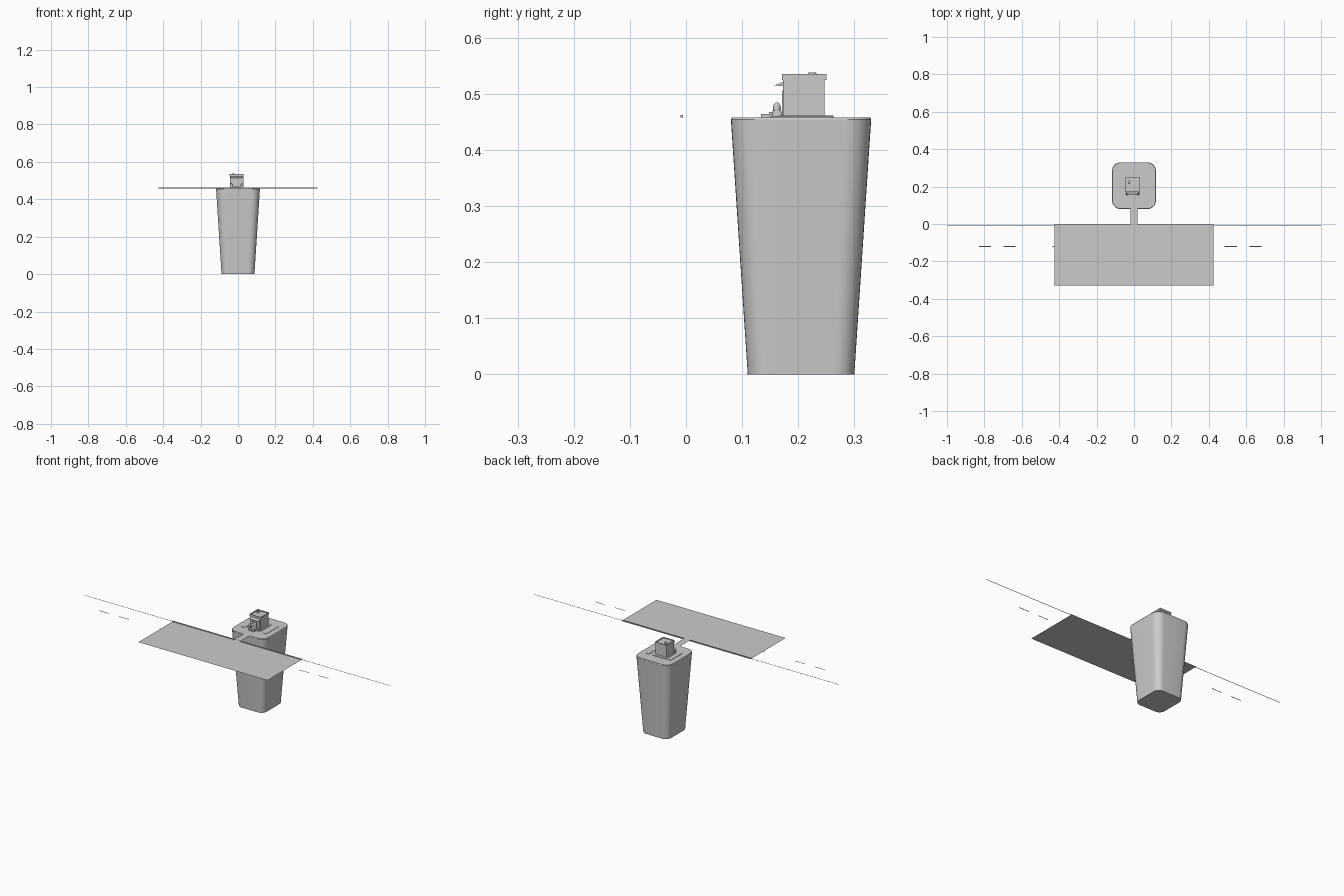
import bpy, bmesh, math

if "Cube" in bpy.data.objects:
    bpy.data.objects.remove(bpy.data.objects["Cube"])

Z = 0.458   # ground level on top of the plinth
HX = -0.0075  # house centre line


def finish(name, bm, smooth=False):
    me = bpy.data.meshes.new(name)
    bm.to_mesh(me)
    bm.free()
    ob = bpy.data.objects.new(name, me)
    bpy.context.collection.objects.link(ob)
    if smooth:
        bpy.context.view_layer.objects.active = ob
        ob.select_set(True)
        bpy.ops.object.shade_smooth_by_angle(angle=math.radians(35))
        ob.select_set(False)
    return ob


def box(name, x0, x1, y0, y1, z0, z1):
    bm = bmesh.new()
    bmesh.ops.create_cube(bm, size=1)
    for v in bm.verts:
        v.co = ((x0 + x1) / 2 + v.co.x * (x1 - x0),
                (y0 + y1) / 2 + v.co.y * (y1 - y0),
                (z0 + z1) / 2 + v.co.z * (z1 - z0))
    return finish(name, bm)


def sheet(name, x0, x1, y0, y1, z):
    bm = bmesh.new()
    bm.faces.new([bm.verts.new(p) for p in
                  ((x0, y0, z), (x1, y0, z), (x1, y1, z), (x0, y1, z))])
    return finish(name, bm)


def rounded_loft(name, cx, cy, sections, n=8):
    """Stack of rounded rectangles: (half x, half y, radius, z)."""
    bm = bmesh.new()
    rings = []
    for hx, hy, r, z in sections:
        ring = []
        for q, (sx, sy) in enumerate(((1, 1), (-1, 1), (-1, -1), (1, -1))):
            for i in range(n + 1):
                a = math.pi / 2 * (q + i / n)
                ring.append(bm.verts.new((cx + sx * (hx - r) + r * math.cos(a),
                                          cy + sy * (hy - r) + r * math.sin(a), z)))
        rings.append(ring)
    for a, b in zip(rings, rings[1:]):
        for i in range(len(a)):
            j = (i + 1) % len(a)
            bm.faces.new((a[i], a[j], b[j], b[i]))
    bm.faces.new(rings[0][::-1])
    bm.faces.new(rings[-1])
    return finish(name, bm, True)


# tapered plinth with a thin top slab
rounded_loft("plinth", 0, 0.205, [(0.088, 0.095, 0.035, 0), (0.117, 0.125, 0.045, 0.454)])
rounded_loft("plinth_top", 0, 0.205, [(0.117, 0.125, 0.045, 0.4545), (0.115, 0.123, 0.044, Z)])

# road sheet, footpath, kerbs and long edge line
sheet("road", -0.425, 0.425, -0.33, 0, Z)
sheet("footpath", -0.02, 0.02, 0, 0.1, Z + 0.0005)
sheet("road_edge_line", -1, 1, -0.009, -0.005, Z + 0.0005)
for s in (-1, 1):
    x0, x1 = sorted((s * 0.02, s * 0.425))
    box("kerb", x0, x1, -0.01, -0.005, Z, Z + 0.004)

# dashed centre line
for i in (0, 1, 3, 4, 5, 6, 7, 8, 9, 10, 11):
    x = -0.83 + i * 0.1315
    sheet("lane_dash", x, x + 0.066, -0.123, -0.118, Z - 0.0008)

# house: foundation, walls, roof deck and parapet
box("foundation", HX - 0.045, HX + 0.045, 0.165, 0.263, Z, Z + 0.003)
box("house_walls", HX - 0.036, HX + 0.036, 0.173, 0.247, Z, 0.53)
for s in (-1, 1):
    x0, x1 = sorted((HX + s * 0.034, HX + s * 0.038))
    box("parapet_side", x0, x1, 0.171, 0.25, 0.525, 0.535)
box("parapet_front", HX - 0.038, HX + 0.038, 0.171, 0.175, 0.525, 0.535)
box("parapet_back", HX - 0.038, HX + 0.038, 0.246, 0.25, 0.525, 0.535)

# roof vent
bm = bmesh.new()
bmesh.ops.create_cone(bm, cap_ends=True, segments=16, radius1=0.008, radius2=0.007, depth=0.009)
bmesh.ops.translate(bm, verts=bm.verts, vec=(-0.025, 0.225, 0.5335))
finish("roof_vent", bm, True)

# door, windows and sloping awning
box("door", HX - 0.01, HX + 0.01, 0.171, 0.174, Z + 0.003, 0.498)
for s in (-1, 1):
    c = HX + s * 0.023
    box("window", c - 0.007, c + 0.007, 0.171, 0.174, 0.484, 0.506)
bm = bmesh.new()
sides = [[bm.verts.new((x, y, z)) for y, z in ((0.173, 0.514), (0.173, 0.521), (0.157, 0.515))]
         for x in (HX - 0.032, HX + 0.032)]
bm.faces.new(sides[0])
bm.faces.new(sides[1][::-1])
for i in range(3):
    j = (i + 1) % 3
    bm.faces.new((sides[0][j], sides[0][i], sides[1][i], sides[1][j]))
bmesh.ops.recalc_face_normals(bm, faces=bm.faces)
finish("awning", bm)

# front steps
box("front_step_low", HX - 0.018, HX + 0.018, 0.134, 0.172, Z, 0.464)
box("front_step_high", HX - 0.014, HX + 0.014, 0.148, 0.172, Z, 0.468)

# potted bushes and lawn strips on both sides
for s in (-1, 1):
    c = HX + s * 0.029
    box("planter", c - 0.007, c + 0.007, 0.154, 0.17, Z, 0.47)
    bm = bmesh.new()
    bmesh.ops.create_uvsphere(bm, u_segments=16, v_segments=10, radius=1)
    for v in bm.verts:
        v.co = (c + v.co.x * 0.007, 0.162 + v.co.y * 0.007, 0.474 + v.co.z * 0.011)
    finish("bush", bm, True)
    x0, x1 = sorted((s * 0.06, s * 0.082))
    box("lawn_strip", x0, x1, 0.15, 0.262, Z, Z + 0.002)
